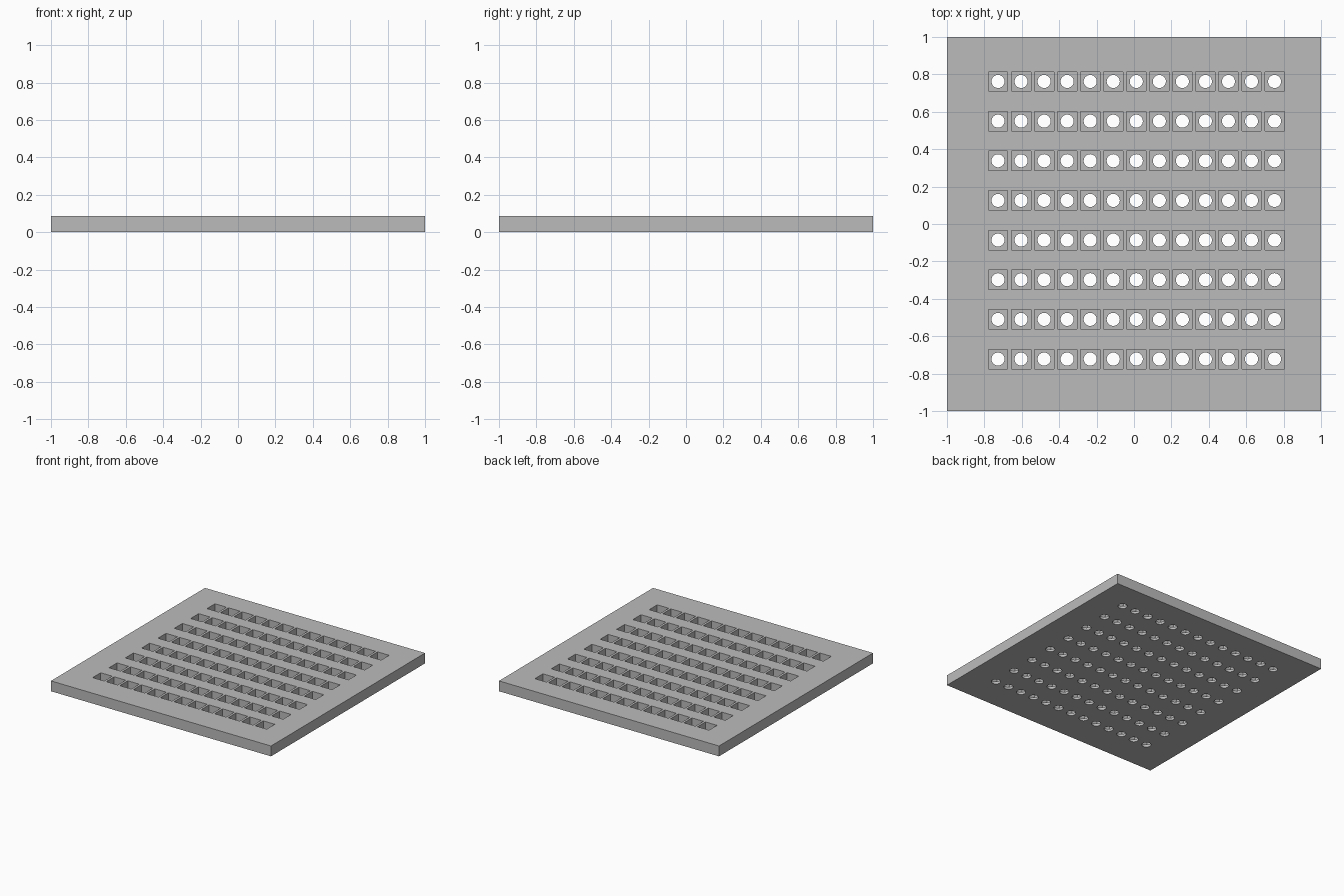
import bpy
import bmesh
from mathutils import Matrix, Vector

cube = bpy.data.objects.get("Cube")
if cube:
    bpy.data.objects.remove(cube, do_unlink=True)

HEIGHT = 0.085      # plate thickness
FLOOR = 0.02        # material left under each pocket
POCKET = 0.104      # pocket side
RADIUS = 0.035      # drain hole radius
COLUMNS, ROWS = 13, 8
START = Vector((-0.727, -0.722, 0))
STEP_X, STEP_Y = 0.1232, 0.212

grey = bpy.data.materials.new("plain_grey")
grey.use_nodes = True
colour = (0.5, 0.5, 0.5, 1)
grey.diffuse_color = colour
grey.node_tree.nodes["Principled BSDF"].inputs["Base Color"].default_value = colour


def make_object(name, bm):
    mesh = bpy.data.meshes.new(name)
    bm.to_mesh(mesh)
    bm.free()
    mesh.materials.append(grey)
    obj = bpy.data.objects.new(name, mesh)
    bpy.context.collection.objects.link(obj)
    return obj


def add_box(bm, centre, size):
    matrix = Matrix.Translation(centre) @ Matrix.Diagonal((*size, 1))
    bmesh.ops.create_cube(bm, size=1, matrix=matrix)


def add_cylinder(bm, centre, radius, depth):
    bmesh.ops.create_cone(bm, cap_ends=True, segments=32, radius1=radius,
                          radius2=radius, depth=depth,
                          matrix=Matrix.Translation(centre))


# Square plate
bm = bmesh.new()
add_box(bm, (0, 0, HEIGHT / 2), (2, 2, HEIGHT))
plate = make_object("tray_plate", bm)

# Rows of square pockets, each with a round hole through its floor
pockets, holes = bmesh.new(), bmesh.new()
for row in range(ROWS):
    for column in range(COLUMNS):
        spot = START + Vector((column * STEP_X, row * STEP_Y, 0))
        add_box(pockets, spot + Vector((0, 0, FLOOR + HEIGHT / 2)),
                (POCKET, POCKET, HEIGHT))
        add_cylinder(holes, spot, RADIUS, HEIGHT)

cutters = [make_object("pocket_cutter", pockets),
           make_object("hole_cutter", holes)]
bpy.context.view_layer.objects.active = plate
for cutter in cutters:
    cut = plate.modifiers.new(cutter.name, "BOOLEAN")
    cut.operation = "DIFFERENCE"
    cut.solver = "EXACT"
    cut.object = cutter
    bpy.ops.object.modifier_apply(modifier=cut.name)
for cutter in cutters:
    bpy.data.objects.remove(cutter, do_unlink=True)

# Smooth round holes, crisp edges elsewhere
bpy.ops.object.select_all(action="DESELECT")
plate.select_set(True)
bpy.ops.object.shade_smooth_by_angle()
